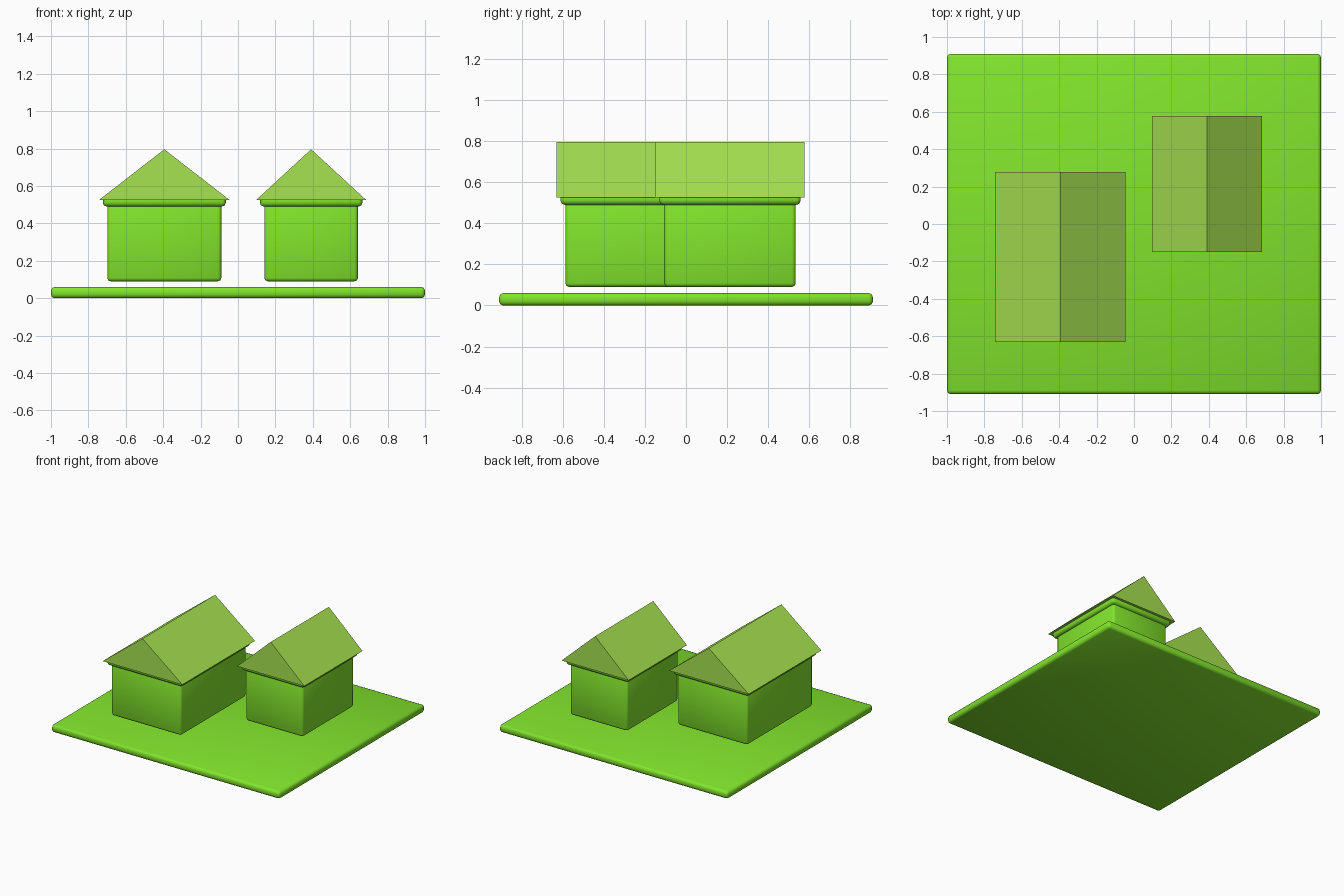
import bpy

if "Cube" in bpy.data.objects:
    bpy.data.objects.remove(bpy.data.objects["Cube"])


def material(name, rgb):
    m = bpy.data.materials.new(name)
    m.diffuse_color = (*rgb, 1)
    m.use_nodes = True
    m.node_tree.nodes["Principled BSDF"].inputs["Base Color"].default_value = m.diffuse_color
    return m


GRASS = material("bright_green", (0.222, 0.781, 0.025))
ROOF = material("pale_green", (0.380, 0.767, 0.082))


def rounded_box(name, x, y, z, bevel):
    """Box between (min, max) ranges with softened edges."""
    bpy.ops.mesh.primitive_cube_add(size=1, location=[sum(r) / 2 for r in (x, y, z)])
    ob = bpy.context.object
    ob.name = name
    ob.scale = [r[1] - r[0] for r in (x, y, z)]
    bpy.ops.object.transform_apply(location=False, rotation=False, scale=True)
    mod = ob.modifiers.new("soft_edges", "BEVEL")
    mod.width = bevel
    mod.segments = 2
    ob.data.materials.append(GRASS)
    bpy.ops.object.shade_smooth()
    return ob


def gable_roof(name, x, y, z):
    """Solid triangular prism with its ridge along y."""
    mid = sum(x) / 2
    verts = [(px, py, pz) for py in y for px, pz in ((x[0], z[0]), (x[1], z[0]), (mid, z[1]))]
    faces = [(0, 1, 2), (5, 4, 3), (0, 3, 4, 1), (1, 4, 5, 2), (2, 5, 3, 0)]
    me = bpy.data.meshes.new(name)
    me.from_pydata(verts, [], faces)
    me.materials.append(ROOF)
    ob = bpy.data.objects.new(name, me)
    bpy.context.collection.objects.link(ob)
    return ob


def house(side, cx, cy, width, depth):
    """Walls, eave slab and roof around one centre."""
    def span(extra):
        w, d = width / 2 + extra, depth / 2 + extra
        return (cx - w, cx + w), (cy - d, cy + d)
    rounded_box(side + "_house_walls", *span(0), (0.09, 0.51), 0.018)
    rounded_box(side + "_house_eave", *span(0.024), (0.49, 0.55), 0.02)
    gable_roof(side + "_house_roof", *span(0.044), (0.525, 0.796))


# Ground slab
rounded_box("ground_slab", (-1, 1), (-0.91, 0.91), (0, 0.06), 0.02)

# Two houses
house("left", -0.394, -0.177, 0.61, 0.82)
house("right", 0.391, 0.214, 0.50, 0.64)
